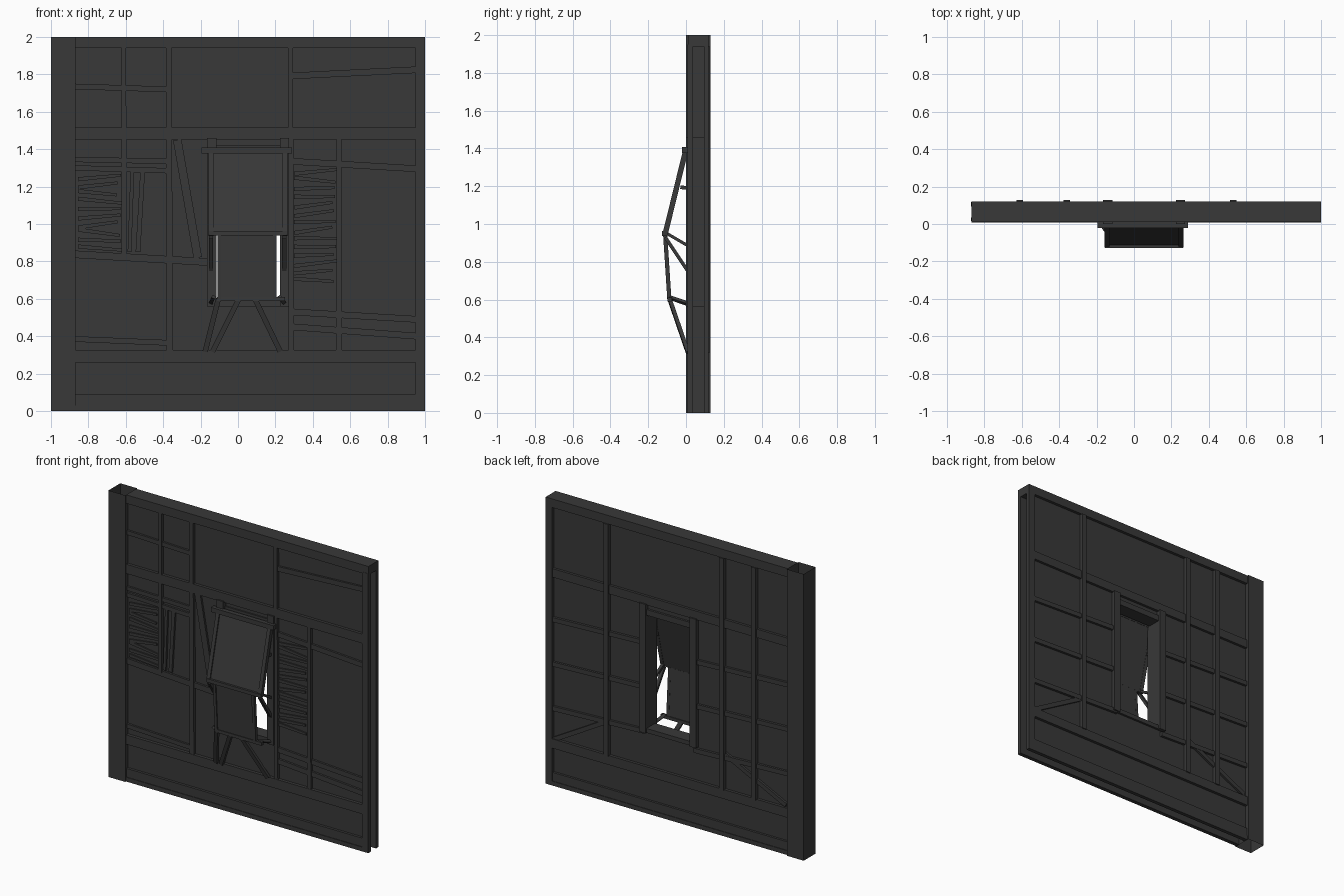
import bpy, bmesh, random
from mathutils import Vector

random.seed(4)
mat = bpy.data.materials.new("dark_timber")
mat.diffuse_color = (0.04, 0.04, 0.04, 1)


def finish(name, bm):
    me = bpy.data.meshes.new(name)
    bm.to_mesh(me)
    bm.free()
    me.materials.append(mat)
    ob = bpy.data.objects.new(name, me)
    bpy.context.collection.objects.link(ob)
    return ob


def beam(name, a, b, w, d, taper=1.0):
    """Square-cut timber from a to b; w is the face width, d the depth."""
    a, b = Vector(a), Vector(b)
    direction = (b - a).normalized()
    side = direction.cross(Vector((0, 1, 0))).normalized()
    depth = side.cross(direction)
    bm = bmesh.new()
    rings = []
    for p, k in ((a, 1.0), (b, taper)):
        rings.append([bm.verts.new(p + side * w * k * s / 2 + depth * d * t / 2)
                      for s, t in ((-1, -1), (1, -1), (1, 1), (-1, 1))])
    r0, r1 = rings
    for i in range(4):
        j = (i + 1) % 4
        bm.faces.new((r0[i], r0[j], r1[j], r1[i]))
    bm.faces.new(r0[::-1])
    bm.faces.new(r1)
    bmesh.ops.recalc_face_normals(bm, faces=bm.faces)
    return finish(name, bm)


def flat(name, x0, z0, x1, z1, w, y0, y1, taper=1.0):
    """Timber lying in the wall plane between depths y0 and y1."""
    y = (y0 + y1) / 2
    return beam(name, (x0, y, z0), (x1, y, z1), w, y1 - y0, taper)


def sheet(name, y, back):
    """Plaster sheet with the window opening left out."""
    xs, zs = (-0.87, -0.12, 0.23, 0.99), (0.01, 0.59, 1.38, 1.98)
    bm = bmesh.new()
    v = [[bm.verts.new((x, y, z)) for z in zs] for x in xs]
    for i in range(3):
        for j in range(3):
            if (i, j) != (1, 1):
                q = [v[i][j], v[i + 1][j], v[i + 1][j + 1], v[i][j + 1]]
                bm.faces.new(q[::-1] if back else q)
    finish(name, bm)


# plaster faces
sheet("front_plaster", 0.03, False)
sheet("back_plaster", 0.10, True)

# hollow corner post, open at both ends
post = flat("corner_post", -0.935, 0, -0.935, 2, 0.13, 0, 0.13)
bm = bmesh.new()
bm.from_mesh(post.data)
caps = [f for f in bm.faces if abs(f.normal.z) > 0.9]
bmesh.ops.delete(bm, geom=caps, context='FACES')
bm.to_mesh(post.data)
bm.free()

# full depth top beam
flat("top_beam", -0.87, 1.97, 1, 1.97, 0.06, 0.01, 0.12)

# main frame repeated on both faces
for side, y0, y1 in (("front", 0.008, 0.036), ("back", 0.094, 0.12)):
    flat(side + "_end_post", 0.975, 0, 0.975, 1.95, 0.05, y0, y1)
    flat(side + "_sill_rail", -0.87, 0.293, 0.99, 0.293, 0.065, y0, y1)
    flat(side + "_foot_rail", -0.87, 0.06, 0.99, 0.06, 0.06, y0 + .004, y1 - .004)
    flat(side + "_foot_board", -0.87, 0.015, 0.99, 0.015, 0.03, y0, y1)

# middle rail of each face (the front one passes above the window)
flat("front_middle_rail", -0.87, 1.483, 0.96, 1.483, 0.065, 0.01, 0.036)
flat("back_middle_rail", -0.87, 1.483, 0.96, 1.483, 0.06, 0.094, 0.118)

# front posts: x bottom, z bottom, x top, z top, width
for p in ((-0.365, 0.32, -0.37, 1.94, 0.034), (-0.61, 0.83, -0.61, 1.94, 0.027),
          (0.285, 0.32, 0.28, 1.94, 0.03), (0.54, 0.32, 0.54, 1.46, 0.03)):
    flat("front_post", *p, 0.01, 0.036, 0.9)

# front rails: slightly crooked boards
for r in ((-0.87, 1.735, -0.38, 1.72, 0.03), (-0.87, 1.345, -0.38, 1.335, 0.028),
          (-0.87, 1.30, -0.38, 1.285, 0.028), (-0.87, 0.838, -0.165, 0.797, 0.04),
          (-0.87, 0.385, -0.38, 0.365, 0.03), (0.29, 1.792, 0.96, 1.825, 0.035),
          (0.29, 1.335, 0.96, 1.295, 0.035), (0.29, 0.53, 0.96, 0.49, 0.035),
          (0.29, 0.45, 0.96, 0.40, 0.035)):
    flat("front_rail", *r, 0.016, 0.036)

# front braces
for b in ((-0.325, 1.45, -0.215, 0.82, 0.045), (-0.51, 1.28, -0.535, 0.85, 0.025),
          (-0.565, 1.28, -0.58, 0.85, 0.02)):
    flat("front_brace", *b, 0.016, 0.036)

# bare laths where the plaster has fallen
for x0, x1, z0, z1, n in ((-0.855, -0.62, 0.87, 1.25, 10), (0.30, 0.53, 0.70, 1.28, 14)):
    for i in range(n):
        z = z0 + (z1 - z0) * i / (n - 1)
        tilt = random.uniform(-0.018, 0.018)
        flat("lath", x0, z - tilt, x1 - random.uniform(0, 0.03), z + tilt, 0.022,
             0.021, 0.034, 0.7)

# back posts, rails and braces
for x, z0, z1 in ((0.53, 0.32, 1.94), (-0.36, 0.32, 1.94), (-0.61, 0.32, 1.94)):
    flat("back_post", x, z0, x, z1, 0.035, 0.094, 0.127)
for z in (1.17, 0.86, 0.55):
    for x0, x1 in ((-0.87, -0.14), (0.24, 0.96)):
        flat("back_rail", x0, z + 0.015, x1, z - 0.015, 0.032, 0.094, 0.117)
for b in ((0.96, 0.31, 0.54, 0.55), (-0.85, 0.34, -0.38, 0.57)):
    flat("back_brace", *b, 0.03, 0.094, 0.115)

# window surround, through the whole wall
for x in (-0.14, 0.249):
    flat("window_jamb", x, 0.56, x, 1.46, 0.05, 0.0, 0.128)
flat("window_head", -0.12, 1.40, 0.23, 1.40, 0.04, 0.02, 0.115)
flat("window_sill", -0.12, 0.575, 0.23, 0.575, 0.03, 0.02, 0.115)

# hinge bar and upper hatch with raised border
flat("hinge_bar", -0.195, 1.392, 0.288, 1.392, 0.032, -0.022, 0.01)
beam("upper_hatch", (0.055, 0.0, 1.38), (0.055, -0.108, 0.945), 0.40, 0.018)
for x in (-0.145, 0.252):
    beam("hatch_stile", (x, -0.004, 1.38), (x, -0.112, 0.94), 0.026, 0.028)
flat("hatch_bottom_rail", -0.155, 0.95, 0.262, 0.95, 0.025, -0.128, -0.10)

# lower hatch hanging from the upper one
beam("lower_hatch", (0.048, -0.106, 0.94), (0.048, -0.086, 0.60), 0.315, 0.014)
for x in (-0.1, 0.197):
    beam("lower_hatch_stile", (x, -0.11, 0.94), (x, -0.088, 0.60), 0.02, 0.022)
flat("lower_hatch_rail", -0.112, 0.60, 0.25, 0.60, 0.022, -0.098, -0.074)

# side stays holding the hatches
for x in (-0.145, 0.247):
    beam("stay_top", (x, -0.03, 1.195), (x, 0.01, 1.19), 0.025, 0.02)
    beam("stay_upper", (x, -0.11, 0.955), (x, 0.01, 0.885), 0.02, 0.016)
    beam("stay_middle", (x, -0.11, 0.93), (x, 0.01, 0.75), 0.022, 0.018)
    beam("stay_lower", (x * 0.9, -0.085, 0.61), (x, 0.01, 0.578), 0.02, 0.016)

# sloping props below the lower hatch
for x0, x1 in ((-0.175, -0.105), (-0.135, 0.005), (0.225, 0.09)):
    beam("prop", (x0, 0.01, 0.32), (x1, -0.086, 0.60), 0.028, 0.02)
